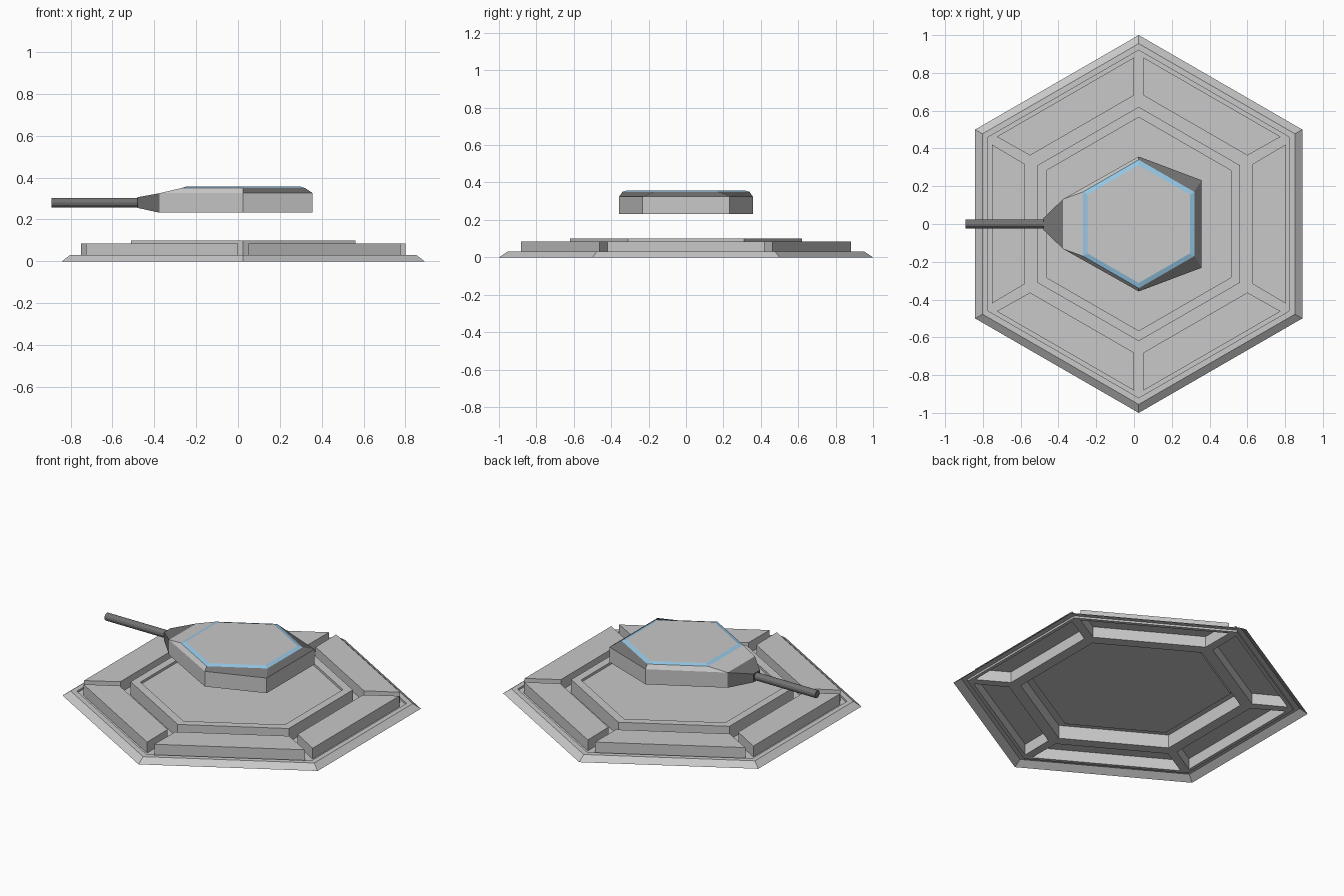
import bpy, bmesh, math
from mathutils import Vector

if "Cube" in bpy.data.objects:
    bpy.data.objects.remove(bpy.data.objects["Cube"])

CX = 0.025  # centre of the hexagonal platform


def material(name, rgb):
    m = bpy.data.materials.new(name)
    m.diffuse_color = (*rgb, 1)
    m.use_nodes = True
    m.node_tree.nodes["Principled BSDF"].inputs["Base Color"].default_value = m.diffuse_color
    return m


GREY = material("light grey", (0.58, 0.58, 0.58))
DARK = material("dark grey", (0.17, 0.17, 0.17))
BLUE = material("pale blue", (0.30, 0.57, 0.78))


def skin(bm, loops, cap=True, back=False, rule=None):
    """Bridge a stack of equal loops, with optional end faces."""
    rings = [[bm.verts.new(p) for p in loop] for loop in loops]
    n = len(rings[0])
    for level, (lo, hi) in enumerate(zip(rings, rings[1:])):
        for k in range(n):
            j = (k + 1) % n
            f = bm.faces.new((lo[k], lo[j], hi[j], hi[k]))
            if rule:
                f.material_index = rule(level, f)
    if cap:
        bm.faces.new(rings[-1])
    if back:
        bm.faces.new(rings[0][::-1])


def finish(bm, name, *mats):
    bmesh.ops.remove_doubles(bm, verts=bm.verts, dist=0.0005)
    me = bpy.data.meshes.new(name)
    bm.to_mesh(me)
    bm.free()
    for m in mats:
        me.materials.append(m)
    ob = bpy.data.objects.new(name, me)
    bpy.context.collection.objects.link(ob)
    return ob


def hexagon(r, z):
    angles = [math.radians(90 + 60 * i) for i in range(6)]
    return [Vector((CX + r * math.cos(a), r * math.sin(a), z)) for a in angles]


# Platform: one open-bottomed shell
FLOOR, RIM_IN, HUB = 0.018, 0.92, 0.62
bm = bmesh.new()
# sloped rim with a step down to the floor
skin(bm, [hexagon(1.0, 0), hexagon(0.955, 0.03), hexagon(RIM_IN, 0.03),
          hexagon(RIM_IN, FLOOR)], cap=False)
# raised hub with a shallow recess
skin(bm, [hexagon(HUB, FLOOR), hexagon(HUB, 0.10), hexagon(0.565, 0.10),
          hexagon(0.565, 0.085)])
# six raised panels, each with its sector of floor
for i in range(6):
    a = math.radians(120 + 60 * i)
    n = Vector((math.cos(a), math.sin(a), 0))
    t = Vector((-math.sin(a), math.cos(a), 0))

    def sector(ro, so, ri, si, z):
        pts = ((ro, -so), (ro, so), (ri, si), (ri, -si))
        return [Vector((CX, 0, z)) + n * r + t * s for r, s in pts]

    c = math.cos(math.pi / 6)
    skin(bm, [sector(RIM_IN * c, RIM_IN / 2, HUB * c, HUB / 2, FLOOR),
              sector(0.776, 0.42, 0.602, 0.317, FLOOR),
              sector(0.776, 0.42, 0.602, 0.317, 0.085)])
finish(bm, "platform", GREY)


# Turret: tapered hexagonal body, dark rear chamfers, blue ring around the roof
def outline(z):
    pts = ((CX, 0.357), (-0.375, 0.132), (-0.375, -0.132),
           (CX, -0.357), (0.357, -0.232), (0.357, 0.232))
    return [Vector((x, y, z)) for x, y in pts]


def turret_colour(level, face):
    if level == 2:
        return 2
    return 1 if level == 1 and face.calc_center_median().x > CX else 0


bm = bmesh.new()
skin(bm, [outline(0.232), outline(0.325), hexagon(0.34, 0.35),
          hexagon(0.312, 0.358)], back=True, rule=turret_colour)
finish(bm, "turret", GREY, DARK, BLUE)


# Gun mantlet: tapered block on the turret's narrow end
def section(x, w, lo, hi):
    return [Vector((x, y, z)) for y, z in ((w, lo), (-w, lo), (-w, hi), (w, hi))]


bm = bmesh.new()
skin(bm, [section(-0.375, 0.132, 0.232, 0.325),
          section(-0.48, 0.031, 0.255, 0.306)])
finish(bm, "mantlet", DARK)


# Gun barrel
def circle(x, r, count=12):
    angles = [2 * math.pi * k / count for k in range(count)]
    return [Vector((x, -r * math.sin(a), 0.28 - r * math.cos(a))) for a in angles]


bm = bmesh.new()
skin(bm, [circle(-0.478, 0.023), circle(-0.891, 0.023)], back=True)
finish(bm, "barrel", DARK)
